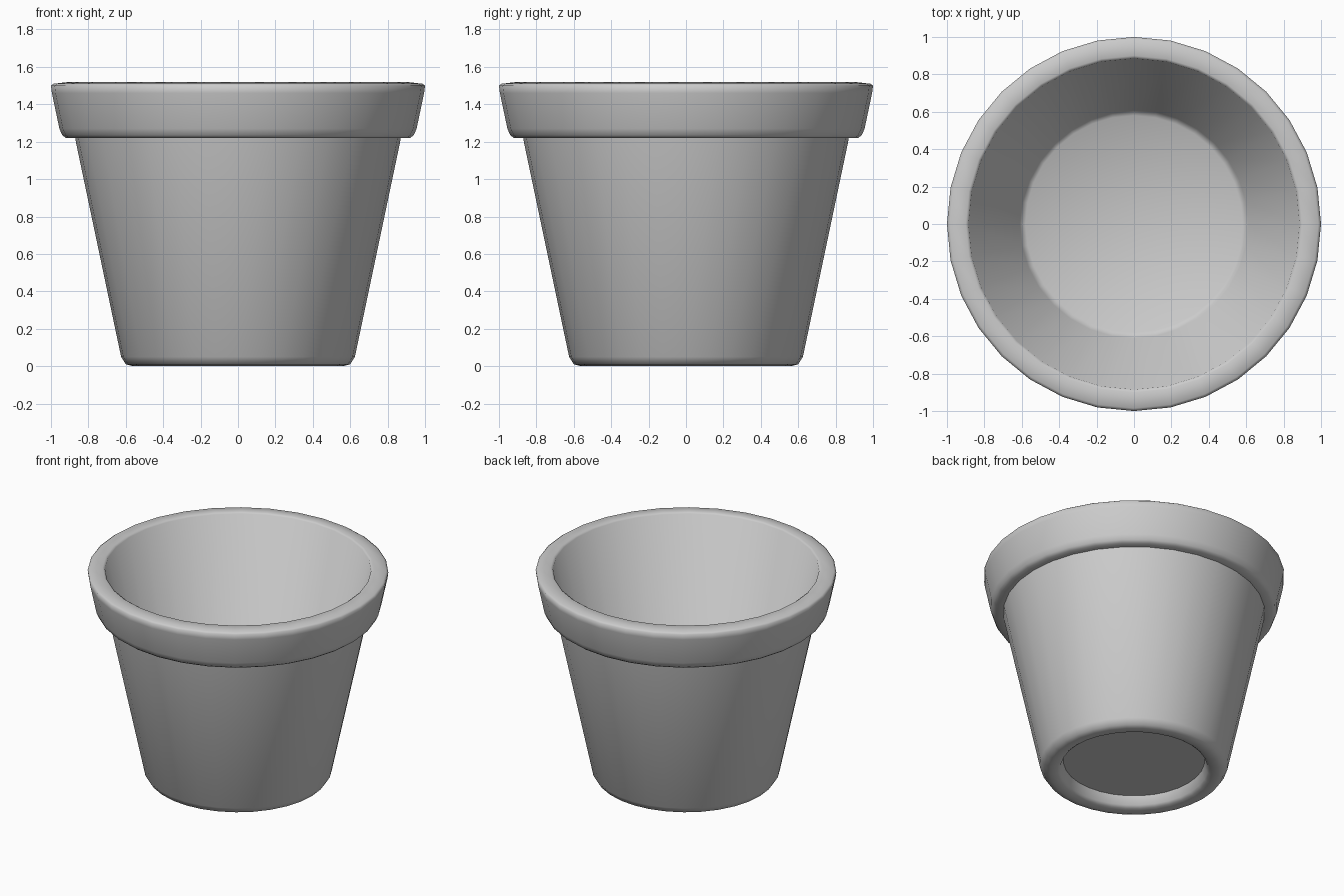
import bpy
import math

cube = bpy.data.objects.get("Cube")
if cube:
    bpy.data.objects.remove(cube, do_unlink=True)

SIDES = 32

# Clay colour
clay = bpy.data.materials.new("grey clay")
clay.use_nodes = True
colour = (0.6, 0.6, 0.6, 1)
clay.diffuse_color = colour
clay.node_tree.nodes["Principled BSDF"].inputs["Base Color"].default_value = colour


def lathe(name, profile):
    """Turn a (radius, height) profile round z; zero radius makes a centre point."""
    verts, faces, rings = [], [], []
    for r, z in profile:
        start = len(verts)
        count = SIDES if r > 0 else 1
        for i in range(count):
            a = math.tau * i / SIDES
            verts.append((r * math.cos(a), r * math.sin(a), z))
        rings.append([start + i % count for i in range(SIDES)])
    for low, high in zip(rings, rings[1:]):
        for i in range(SIDES):
            j = (i + 1) % SIDES
            quad = (low[i], low[j], high[j], high[i])
            faces.append(tuple(dict.fromkeys(quad)))
    mesh = bpy.data.meshes.new(name)
    mesh.from_pydata(verts, [], faces)
    mesh.materials.append(clay)
    mesh.shade_smooth()
    obj = bpy.data.objects.new(name, mesh)
    bpy.context.collection.objects.link(obj)
    return obj


# Recessed foot, tapered wall, overhanging rim, hollow inside and floor
base = [(0, 0.08), (0.47, 0.08), (0.49, 0.02), (0.51, 0.005), (0.56, 0), (0.60, 0.01), (0.625, 0.05)]
wall = [(0.865, 1.19), (0.87, 1.22)]
rim = [(0.92, 1.22), (0.94, 1.235), (0.955, 1.27), (0.995, 1.46), (1, 1.50), (0.985, 1.51), (0.90, 1.52)]
inside = [(0.885, 1.51), (0.61, 0.18), (0.58, 0.16), (0, 0.16)]
pot = lathe("flower_pot", base + wall + rim + inside)

# Keep the mouth edge and the corner under the rim crisp
bpy.context.view_layer.objects.active = pot
pot.select_set(True)
bpy.ops.object.shade_smooth_by_angle(angle=math.radians(65))
